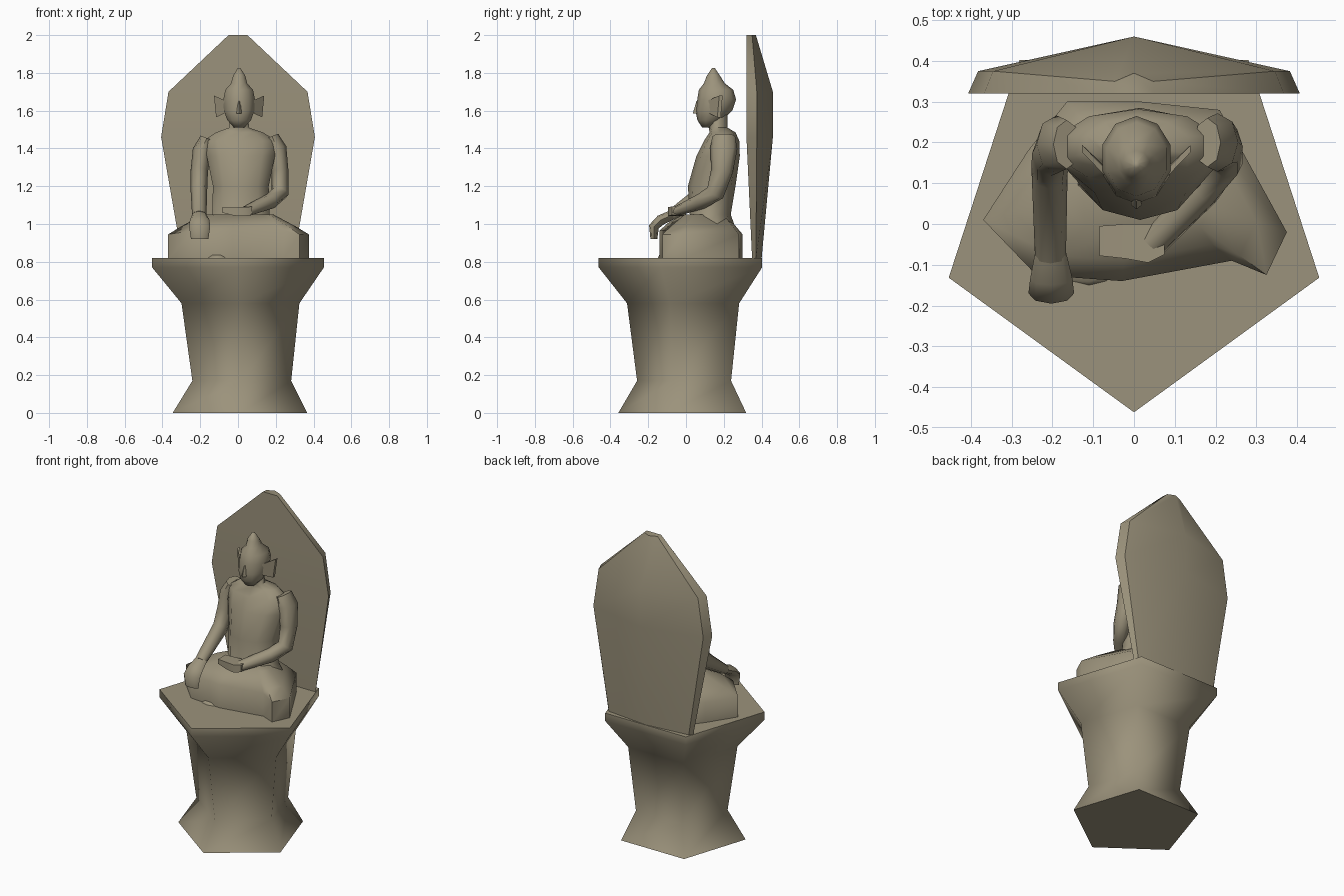
import bpy, bmesh, math
from mathutils import Vector

stone = bpy.data.materials.new("tan_stone")
stone.diffuse_color = (0.33, 0.29, 0.20, 1)


def loft(name, rings, angle=60):
    """Skin a stack of equal-length point rings and cap both ends."""
    bm = bmesh.new()
    loops = [[bm.verts.new(p) for p in ring] for ring in rings]
    n = len(loops[0])
    for a, b in zip(loops, loops[1:]):
        for i in range(n):
            j = (i + 1) % n
            bm.faces.new((a[i], a[j], b[j], b[i]))
    bm.faces.new(loops[0][::-1])
    bm.faces.new(loops[-1])
    bmesh.ops.recalc_face_normals(bm, faces=bm.faces)
    me = bpy.data.meshes.new(name)
    bm.to_mesh(me)
    bm.free()
    me.materials.append(stone)
    ob = bpy.data.objects.new(name, me)
    bpy.context.collection.objects.link(ob)
    bpy.ops.object.select_all(action='DESELECT')
    ob.select_set(True)
    bpy.context.view_layer.objects.active = ob
    bpy.ops.object.shade_smooth_by_angle(angle=math.radians(angle))
    return ob


def oval(z, cx, hx, y0, y1, n=10):
    cy, hy = (y0 + y1) / 2, (y1 - y0) / 2
    return [(cx + hx * math.cos(t), cy + hy * math.sin(t), z)
            for t in (math.tau * i / n - math.pi / 2 for i in range(n))]


def tube(name, path, n=8):
    """Limb along a path of (point, half width, half thickness)."""
    pts = [Vector(p[0]) for p in path]
    rings = []
    for i, (p, w, h) in enumerate(path):
        d = (pts[min(i + 1, len(pts) - 1)] - pts[max(i - 1, 0)]).normalized()
        side = Vector((1, 0, 0))
        side = (side - d * side.dot(d)).normalized()
        up = d.cross(side)
        rings.append([pts[i] + side * w * math.cos(math.tau * k / n)
                      + up * h * math.sin(math.tau * k / n) for k in range(n)])
    return loft(name, rings)


# pedestal: five-sided flared column
def pentagon(z, r, cx):
    return [(cx + r * math.sin(math.tau * i / 5),
             0.016 - r * math.cos(math.tau * i / 5), z) for i in range(5)]


loft("pedestal", [pentagon(*p) for p in (
    (0, 0.374, 0.01), (0.17, 0.275, 0.02), (0.58, 0.328, 0.013),
    (0.77, 0.478, 0), (0.82, 0.478, 0))], 80)


# back panel: flat front, ridged back
def panel(z, w, front, edge, ridge):
    return [(-w, front, z), (w, front, z), (w * 0.94, edge, z),
            (0, ridge, z), (-w * 0.94, edge, z)]


loft("back_panel", [panel(*p) for p in (
    (0.815, 0.295, 0.35, 0.37, 0.40), (1.46, 0.407, 0.32, 0.375, 0.46),
    (1.70, 0.368, 0.32, 0.375, 0.46), (2.0, 0.05, 0.32, 0.35, 0.37))], 50)

# crossed legs
outline = [(-0.37, 0.01), (-0.24, -0.125), (-0.03, -0.14), (0.24, -0.09),
           (0.325, -0.125), (0.375, -0.02), (0.21, 0.28), (0.02, 0.30),
           (-0.165, 0.30), (-0.26, 0.18)]


def legs(z, s, front=0.0):
    return [(x * s, 0.11 + (y - 0.11) * s, z + (front if y < -0.05 and abs(x) < 0.3 else 0))
            for x, y in outline]


loft("crossed_legs", [legs(0.815, 1), legs(0.945, 1, 0.02),
                      legs(0.99, 0.80, 0.02), legs(1.05, 0.50)], 55)

# torso with shoulders and neck
loft("torso", [oval(*p) for p in (
    (0.97, 0.015, 0.21, -0.02, 0.265), (1.05, 0.015, 0.16, 0.02, 0.237),
    (1.20, 0.015, 0.155, 0.01, 0.262), (1.36, 0.015, 0.19, 0.055, 0.285),
    (1.44, 0.01, 0.205, 0.095, 0.282), (1.485, 0.008, 0.13, 0.125, 0.262),
    (1.51, 0.006, 0.055, 0.12, 0.22), (1.58, 0.006, 0.05, 0.11, 0.22))])

# head with topknot
loft("head", [oval(*p) for p in (
    (1.512, 0.006, 0.03, 0.085, 0.14), (1.55, 0.006, 0.066, 0.06, 0.19),
    (1.60, 0.006, 0.085, 0.05, 0.245), (1.66, 0.006, 0.088, 0.06, 0.265),
    (1.71, 0.006, 0.077, 0.068, 0.25), (1.745, 0.006, 0.045, 0.095, 0.205),
    (1.785, 0.006, 0.034, 0.11, 0.18), (1.825, 0.006, 0.008, 0.137, 0.153))], 75)

# nose
loft("nose", [oval(1.585, 0.006, 0.016, 0.036, 0.08, 6),
              oval(1.65, 0.006, 0.007, 0.055, 0.09, 6)])

# long ears
for s, side in ((-1, "right"), (1, "left")):
    ear = [(0.078, 0.125, 1.655), (0.133, 0.182, 1.68),
           (0.122, 0.172, 1.565), (0.078, 0.13, 1.585)]
    loft(side + "_ear", [[(0.006 + s * x, y + o, z) for x, y, z in ear]
                         for o in (-0.006, 0.012)], 40)

# lowered arm with hand hanging over the knee
tube("right_arm", [
    ((-0.165, 0.195, 1.455), 0.035, 0.06), ((-0.19, 0.195, 1.39), 0.05, 0.072),
    ((-0.205, 0.17, 1.28), 0.046, 0.056), ((-0.207, 0.12, 1.18), 0.044, 0.05),
    ((-0.205, -0.08, 1.045), 0.038, 0.03)])
tube("right_hand", [
    ((-0.205, -0.06, 1.055), 0.036, 0.025), ((-0.203, -0.135, 1.02), 0.052, 0.028),
    ((-0.203, -0.17, 0.985), 0.056, 0.027), ((-0.203, -0.17, 0.92), 0.046, 0.018)])

# bent arm with hand resting in the lap
tube("left_arm", [
    ((0.18, 0.2, 1.465), 0.035, 0.06), ((0.205, 0.2, 1.40), 0.052, 0.072),
    ((0.222, 0.19, 1.28), 0.045, 0.058), ((0.222, 0.155, 1.165), 0.046, 0.05),
    ((0.17, 0.08, 1.12), 0.042, 0.042), ((0.045, -0.05, 1.068), 0.036, 0.026)])
loft("left_hand", [[(x, y0, z - t), (x, y1, z - t), (x, y1, z + t), (x, y0, z + t)]
                   for x, y0, y1, z, t in (
    (0.075, -0.075, 0.0, 1.07, 0.022), (0.035, -0.095, 0.0, 1.066, 0.024),
    (-0.02, -0.085, 0.0, 1.066, 0.022), (-0.085, -0.078, -0.005, 1.074, 0.014))], 50)

# foot edge showing under the folded legs
loft("foot", [oval(0.82, -0.11, 0.06, -0.15, -0.08, 8),
              oval(0.835, -0.11, 0.035, -0.142, -0.09, 8)])
